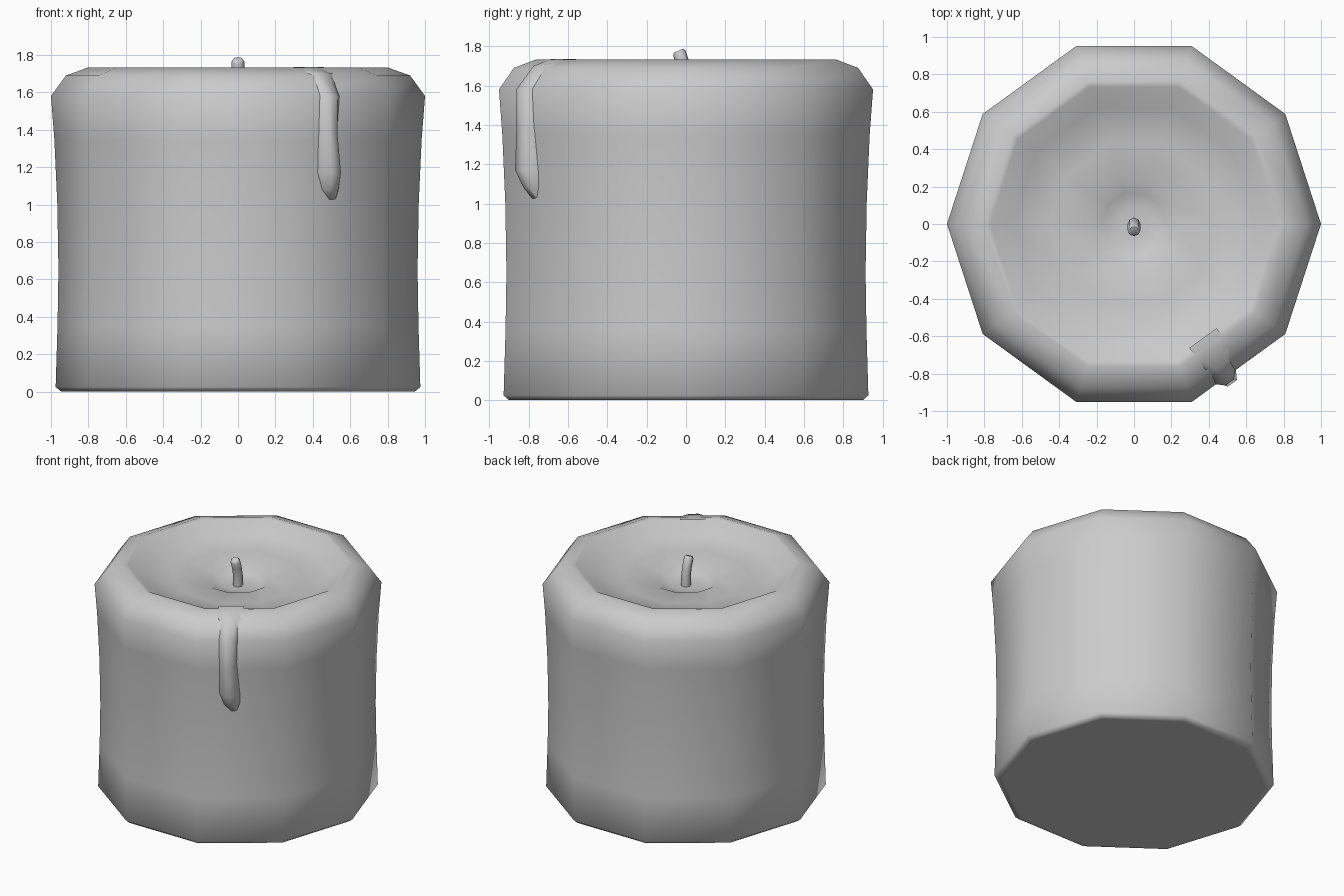
import bpy, bmesh, math
from mathutils import Vector

if "Cube" in bpy.data.objects:
    bpy.data.objects.remove(bpy.data.objects["Cube"])


def loft(name, rings, closed=True, angle=60):
    """Skin a list of equal-length point rings and cap both ends."""
    bm = bmesh.new()
    vs = [[bm.verts.new(p) for p in r] for r in rings]
    n = len(vs[0])
    for a, b in zip(vs, vs[1:]):
        for i in range(n):
            j = (i + 1) % n
            bm.faces.new((a[i], a[j], b[j], b[i]))
    bm.faces.new(vs[0][::-1])
    bm.faces.new(vs[-1])
    bmesh.ops.recalc_face_normals(bm, faces=bm.faces)
    me = bpy.data.meshes.new(name)
    bm.to_mesh(me)
    bm.free()
    ob = bpy.data.objects.new(name, me)
    bpy.context.collection.objects.link(ob)
    bpy.context.view_layer.objects.active = ob
    ob.select_set(True)
    bpy.ops.object.shade_smooth_by_angle(angle=math.radians(angle))
    ob.select_set(False)
    return ob


# Candle body: ten-sided turned profile (radius, z), from the base into the melted bowl
profile = [(0.92, 0), (0.945, 0.0), (0.975, 0.025), (0.965, 0.35), (0.96, 0.65), (0.966, 1.0),
           (0.982, 1.35), (1.0, 1.58), (0.92, 1.69), (0.80, 1.733), (0.77, 1.727),
           (0.65, 1.65), (0.45, 1.625), (0.23, 1.61), (0.17, 1.575), (0.08, 1.565)]
body = [[(r * math.cos(k * math.tau / 10), r * math.sin(k * math.tau / 10), z)
         for k in range(10)] for r, z in profile]
loft("candle_body", body)

# Wax drip on the front right face: (z, sideways centre, half width, wall distance, bulge)
out = Vector((0.588, -0.809, 0))
side = Vector((0.809, 0.588, 0))
drip = [(1.735, -0.06, 0.09, 0.74, 0.01), (1.70, -0.07, 0.08, 0.85, 0.035),
        (1.58, -0.085, 0.07, 0.945, 0.04), (1.38, -0.085, 0.065, 0.93, 0.055),
        (1.17, -0.075, 0.075, 0.92, 0.078), (1.08, -0.06, 0.06, 0.915, 0.045),
        (1.02, -0.05, 0.03, 0.91, 0.005)]
rings = []
for z, c, w, d, h in drip:
    shape = [(-1, -0.03), (-1, 0), (-0.4, h), (0.4, h), (1, 0), (1, -0.03)]
    rings.append([side * (c + w * s) + out * (d + o) + Vector((0, 0, z)) for s, o in shape])
loft("wax_drip", rings)

# Wick: short bent stem leaning to the front (y, z, lean angle, radius)
wick = [(0.0, 1.54, 0, 0.034), (0.0, 1.64, 5, 0.034), (-0.015, 1.71, 18, 0.034),
        (-0.034, 1.765, 24, 0.034), (-0.038, 1.777, 24, 0.026)]
rings = []
for y, z, lean, r in wick:
    t = math.radians(lean)
    rings.append([(r * math.cos(a), y + r * math.sin(a) * math.cos(t), z + r * math.sin(a) * math.sin(t))
                  for a in (k * math.tau / 8 for k in range(8))])
loft("wick", rings)
